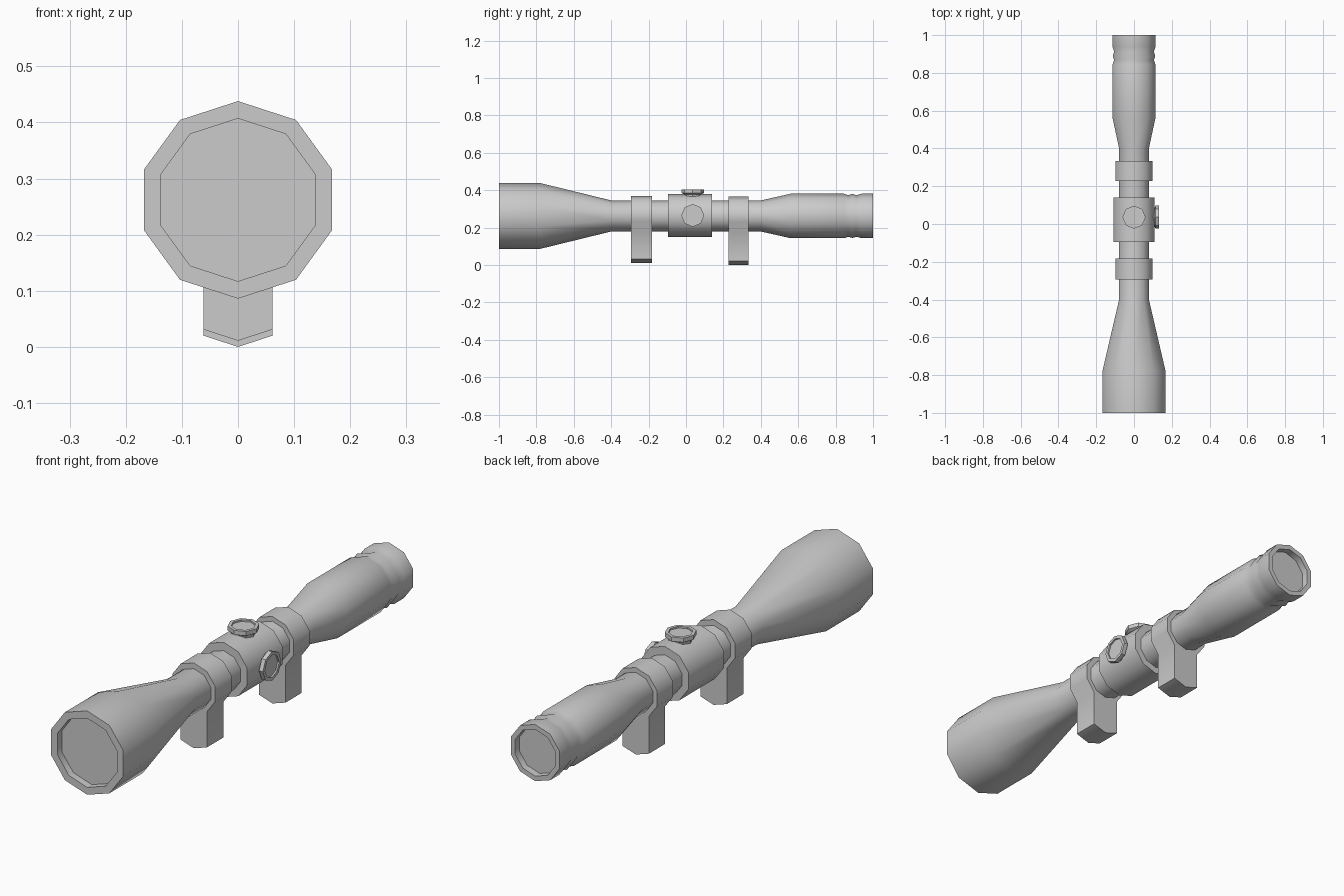
import bpy, bmesh, math
from mathutils import Matrix, Vector

cube = bpy.data.objects.get("Cube")
if cube:
    bpy.data.objects.remove(cube, do_unlink=True)

AXIS_Z = 0.262

grey = bpy.data.materials.new("plain grey")
grey.use_nodes = True
colour = (0.6, 0.6, 0.6, 1)
grey.diffuse_color = colour
grey.node_tree.nodes["Principled BSDF"].inputs["Base Color"].default_value = colour


def finish(name, bm, angle=40):
    bmesh.ops.recalc_face_normals(bm, faces=bm.faces)
    mesh = bpy.data.meshes.new(name)
    bm.to_mesh(mesh)
    bm.free()
    mesh.materials.append(grey)
    obj = bpy.data.objects.new(name, mesh)
    bpy.context.collection.objects.link(obj)
    bpy.ops.object.select_all(action='DESELECT')
    obj.select_set(True)
    bpy.context.view_layer.objects.active = obj
    bpy.ops.object.shade_smooth_by_angle(angle=math.radians(angle))
    return obj


def lathe(profile, sides, matrix):
    """Turn (position, radius) pairs around the local z axis, with capped ends."""
    bm = bmesh.new()
    rings = []
    for pos, rad in profile:
        ring = []
        for k in range(sides):
            a = 2 * math.pi * k / sides
            ring.append(bm.verts.new(matrix @ Vector((rad * math.sin(a), rad * math.cos(a), pos))))
        rings.append(ring)
    for a, b in zip(rings, rings[1:]):
        for k in range(sides):
            n = (k + 1) % sides
            bm.faces.new((a[k], a[n], b[n], b[k]))
    bm.faces.new(rings[0])
    bm.faces.new(rings[-1])
    return bm


def along_y(z):
    """Local z runs along world y, local y points up."""
    return Matrix(((1, 0, 0, 0), (0, 0, 1, 0), (0, 1, 0, z), (0, 0, 0, 1)))


# Main tube: objective bell, narrow tube, ribbed eyepiece, recessed lenses
body = [(-0.97, 0.145), (-1, 0.145), (-1, 0.176), (-0.78, 0.176),
        (-0.4, 0.083), (0.4, 0.083), (0.56, 0.119), (0.845, 0.119),
        (0.868, 0.111), (0.888, 0.118), (0.912, 0.111), (0.938, 0.119),
        (1, 0.119), (1, 0.098), (0.97, 0.098)]
finish("scope_body", lathe(body, 10, along_y(AXIS_Z)))

# Central turret housing
finish("turret_housing", lathe([(-0.095, 0.115), (0.14, 0.115)], 10, along_y(0.265)))


# Mount rings, with the two lowest faces drawn down into a foot
def mount(name, y0, y1, z, foot_z):
    bm = lathe([(y0, 0.104), (y1, 0.104)], 10, along_y(z))
    bm.normal_update()
    low = [f for f in bm.faces if abs(f.normal.y) < 0.5
           and f.calc_center_median().z < z - 0.08]
    result = bmesh.ops.extrude_face_region(bm, geom=low)
    verts = [g for g in result["geom"] if isinstance(g, bmesh.types.BMVert)]
    bmesh.ops.translate(bm, verts=verts, vec=(0, 0, foot_z - (z - 0.104)))
    bmesh.ops.delete(bm, geom=[f for f in low if f.is_valid], context='FACES_ONLY')
    finish(name, bm)


mount("front_mount", -0.293, -0.183, 0.265, 0.011)
mount("rear_mount", 0.228, 0.333, 0.261, 0.0)

# Adjustment knobs: flared octagons with a recessed cap
knob = [(0.09, 0.045), (0.113, 0.048), (0.12, 0.061), (0.138, 0.061),
        (0.138, 0.047), (0.131, 0.047)]
place = Matrix.Translation((0, 0.036, 0.265))
finish("elevation_knob", lathe(knob, 8, place), 30)
finish("windage_knob", lathe(knob, 8, place @ Matrix.Rotation(math.pi / 2, 4, 'Y')
                             @ Matrix.Translation((0, 0, -0.005))), 30)
